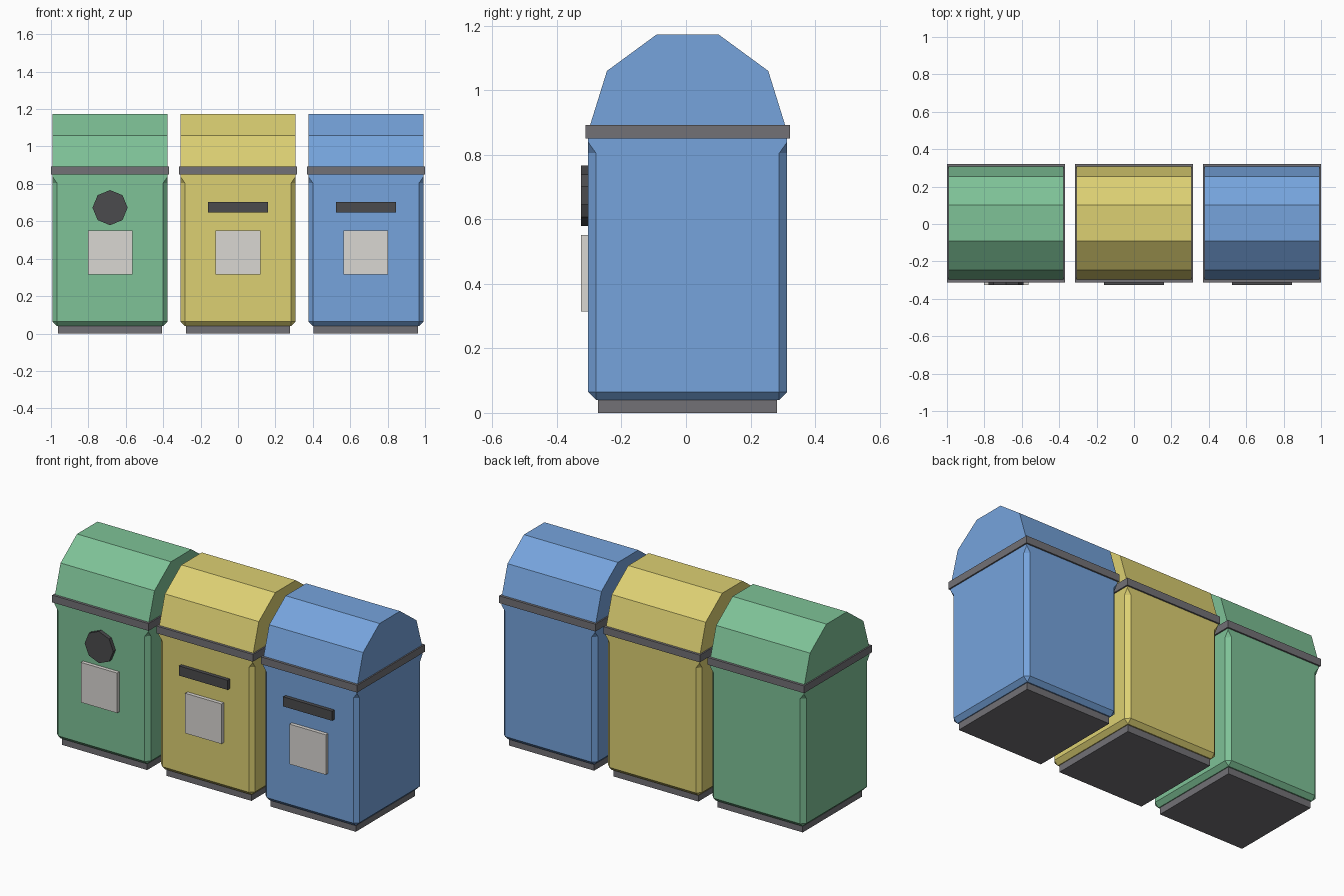
import bpy, bmesh, math
from mathutils import Matrix, Vector

if "Cube" in bpy.data.objects:
    bpy.data.objects.remove(bpy.data.objects["Cube"], do_unlink=True)

YC = 0.005  # depth centre of the bins


def material(name, rgb):
    m = bpy.data.materials.new(name)
    m.use_nodes = True
    m.diffuse_color = (*rgb, 1)
    m.node_tree.nodes["Principled BSDF"].inputs["Base Color"].default_value = (*rgb, 1)
    return m


green = material("bin green", (0.21, 0.54, 0.31))
yellow = material("bin yellow", (0.72, 0.63, 0.17))
blue = material("bin blue", (0.18, 0.37, 0.72))
trim = material("trim grey", (0.17, 0.165, 0.18))
dark = material("slot black", (0.07, 0.07, 0.075))
label = material("label grey", (0.70, 0.68, 0.65))


def finish(bm, name, mat):
    bmesh.ops.recalc_face_normals(bm, faces=bm.faces)
    me = bpy.data.meshes.new(name)
    bm.to_mesh(me)
    bm.free()
    me.materials.append(mat)
    ob = bpy.data.objects.new(name, me)
    bpy.context.collection.objects.link(ob)
    return ob


def box_mesh(lo, hi):
    lo, hi = Vector(lo), Vector(hi)
    bm = bmesh.new()
    bmesh.ops.create_cube(bm, size=1, matrix=Matrix.Translation((lo + hi) / 2)
                          @ Matrix.Diagonal((*(hi - lo), 1)))
    return bm


def box(name, mat, lo, hi):
    return finish(box_mesh(lo, hi), name, mat)


def body(name, mat, x):
    # chamfered below the shoulder, square corners under the rim
    shoulder = 0.805
    bm = box_mesh((x - 0.308, YC - 0.308, 0.04), (x + 0.308, YC + 0.308, 0.86))
    bmesh.ops.bisect_plane(bm, geom=bm.verts[:] + bm.edges[:] + bm.faces[:],
                           plane_co=(0, 0, shoulder), plane_no=(0, 0, 1))
    edges = [e for e in bm.edges if min(v.co.z for v in e.verts) < 0.05]
    bmesh.ops.bevel(bm, geom=edges, offset=0.024, segments=1, affect='EDGES')
    return finish(bm, name, mat)


def lid(name, mat, x):
    # faceted hood extruded sideways
    half = [(0.303, 0.89), (0.25, 1.06), (0.096, 1.173)]
    profile = [(-y, z) for y, z in half] + half[::-1]
    bm = bmesh.new()
    face = bm.faces.new([bm.verts.new((x - 0.308, YC + y, z)) for y, z in profile])
    ext = bmesh.ops.extrude_face_region(bm, geom=[face], use_keep_orig=True)
    bmesh.ops.translate(bm, vec=(0.616, 0, 0),
                        verts=[g for g in ext["geom"] if isinstance(g, bmesh.types.BMVert)])
    return finish(bm, name, mat)


def round_hole(name, mat, x):
    bm = bmesh.new()
    bmesh.ops.create_cone(bm, cap_ends=True, segments=8, radius1=0.094, radius2=0.094,
                          depth=0.03, matrix=Matrix.Translation((x, -0.31, 0.673))
                          @ Matrix.Rotation(math.pi / 2, 4, 'X'))
    return finish(bm, name, mat)


# three bins in a row
for word, mat, x in (("green", green, -0.684), ("yellow", yellow, 0), ("blue", blue, 0.684)):
    box(word + "_base", trim, (x - 0.279, YC - 0.277, 0), (x + 0.279, YC + 0.277, 0.045))
    body(word + "_body", mat, x)
    box(word + "_rim", trim, (x - 0.316, YC - 0.317, 0.85), (x + 0.316, YC + 0.317, 0.893))
    lid(word + "_lid", mat, x)
    if word == "green":
        round_hole(word + "_round_opening", dark, x)
    else:
        box(word + "_slot", dark, (x - 0.16, -0.325, 0.646), (x + 0.16, -0.295, 0.703))
    box(word + "_label", label, (x - 0.119, -0.325, 0.315), (x + 0.119, -0.295, 0.552))
